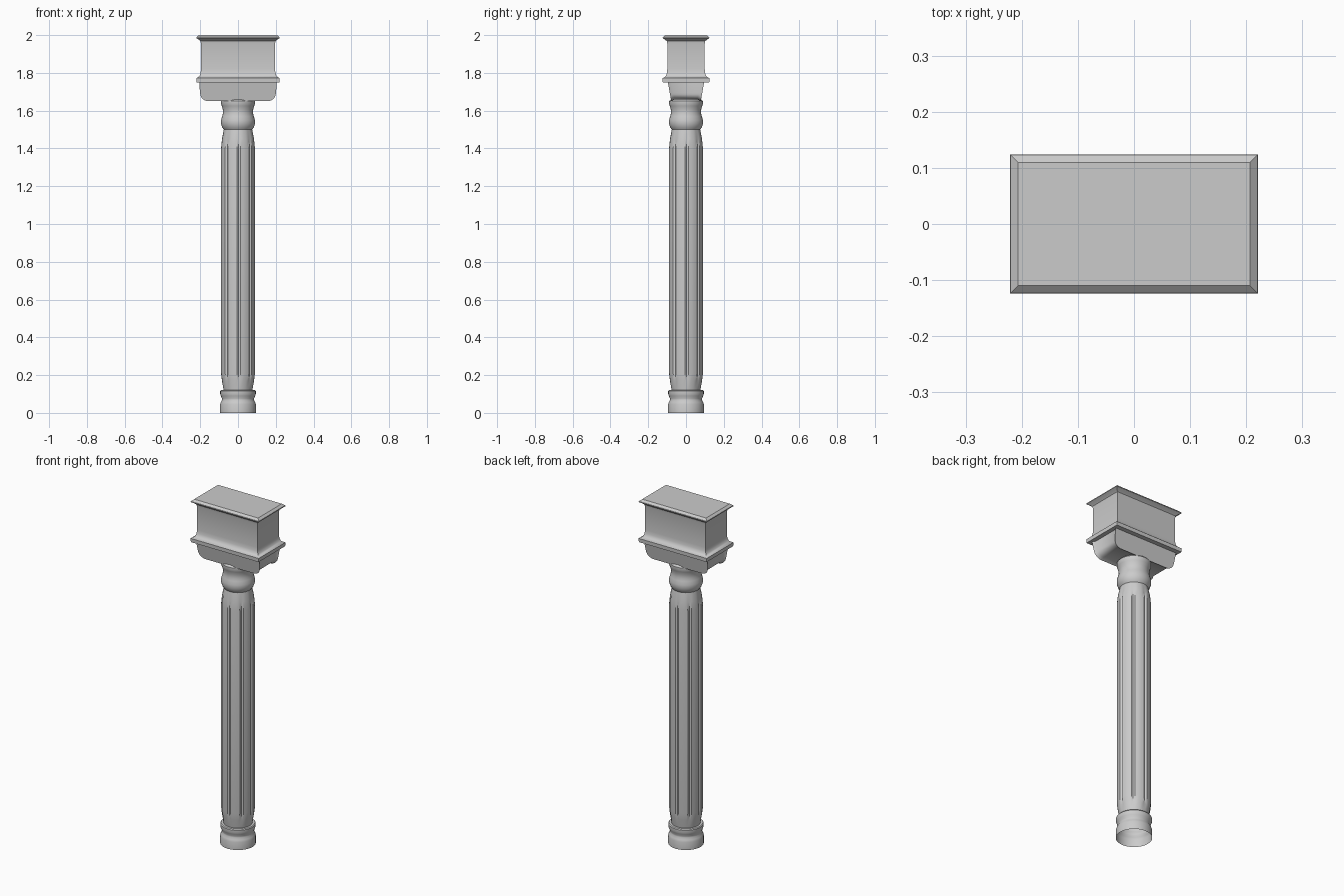
import bpy, bmesh
from math import cos, sin, pi

if "Cube" in bpy.data.objects:
    bpy.data.objects.remove(bpy.data.objects["Cube"])


def finish(name, bm, angle=0.6):
    bmesh.ops.recalc_face_normals(bm, faces=bm.faces[:])
    mesh = bpy.data.meshes.new(name)
    bm.to_mesh(mesh)
    bm.free()
    ob = bpy.data.objects.new(name, mesh)
    bpy.context.collection.objects.link(ob)
    bpy.ops.object.select_all(action='DESELECT')
    ob.select_set(True)
    bpy.context.view_layer.objects.active = ob
    bpy.ops.object.shade_smooth_by_angle(angle=angle)
    return ob


def loft(name, rings, cap_bottom=False, cap_top=False):
    """Skin equally sized rings of points from bottom to top."""
    bm = bmesh.new()
    vs = [[bm.verts.new(p) for p in ring] for ring in rings]
    n = len(vs[0])
    for a, b in zip(vs, vs[1:]):
        for i in range(n):
            j = (i + 1) % n
            bm.faces.new((a[i], a[j], b[j], b[i]))
    if cap_bottom:
        bm.faces.new(vs[0][::-1])
    if cap_top:
        bm.faces.new(vs[-1])
    return finish(name, bm)


def turned(name, profile, sides=32):
    return loft(name, [[(r * cos(2 * pi * i / sides), r * sin(2 * pi * i / sides), z)
                        for i in range(sides)] for r, z in profile])


# Round base and collar, turned
turned("column_base", [(.095, 0), (.095, .045), (.091, .057), (.085, .068), (.085, .076),
                       (.091, .09), (.094, .1), (.094, .115), (.09, .12), (.06, .12)])
turned("column_capital", [(.06, 1.495), (.073, 1.497), (.083, 1.51), (.09, 1.53), (.09, 1.55),
                          (.084, 1.57), (.08, 1.585), (.08, 1.605), (.086, 1.625),
                          (.09, 1.635), (.09, 1.65), (.07, 1.67)])


# Fluted shaft: eight flat staves separated by shallow grooves
def shaft_ring(r, groove, z, staves=8):
    pts = []
    for k in range(staves):
        for offset, depth in ((-.5, 1), (-.36, 0), (-.12, 0), (.12, 0), (.36, 0)):
            a = 2 * pi * (k + offset + .55) / staves
            rr = r - groove * depth
            pts.append((rr * cos(a), rr * sin(a), z))
    return pts


loft("fluted_shaft", [shaft_ring(*s) for s in (
    (.075, 0, .11), (.078, 0, .13), (.085, .003, .17), (.09, .008, .21),
    (.09, .008, 1.40), (.085, .003, 1.45), (.075, 0, 1.50))])


# Rectangular moulded block
def rect(x, z):
    y = x - .097
    return [(-x, -y, z), (x, -y, z), (x, y, z), (-x, y, z)]


loft("top_block", [rect(x, z) for x, z in (
    (.22, 1.75), (.221, 1.772), (.212, 1.776), (.203, 1.785), (.198, 1.80), (.196, 1.82),
    (.196, 1.955), (.199, 1.968), (.208, 1.976), (.221, 1.984), (.22, 1.989), (.207, 2.0))],
    cap_bottom=True, cap_top=True)

# Bracket with rounded lower corners and recessed band between its cheeks
half = [(.205, 1.75), (.203, 1.715)]
for i in range(7):
    a = i * pi / 12
    half.append((.155 + .045 * cos(a), 1.69 - .04 * sin(a)))
outline = half + [(-x, z) for x, z in reversed(half)]
bm = bmesh.new()
cheeks = []
for s in (-1, 1):
    cheeks.append([bm.verts.new((x, s * (.078 + (z - 1.65) * .18), z)) for x, z in outline])
for c in cheeks:
    bm.faces.new(c)
band = [bm.faces.new((cheeks[0][i], cheeks[0][i + 1], cheeks[1][i + 1], cheeks[1][i]))
        for i in range(len(outline) - 1)]
bmesh.ops.recalc_face_normals(bm, faces=bm.faces[:])
bmesh.ops.inset_region(bm, faces=band, thickness=.018, depth=-.01,
                       use_boundary=False, use_even_offset=True)
finish("bracket", bm)
